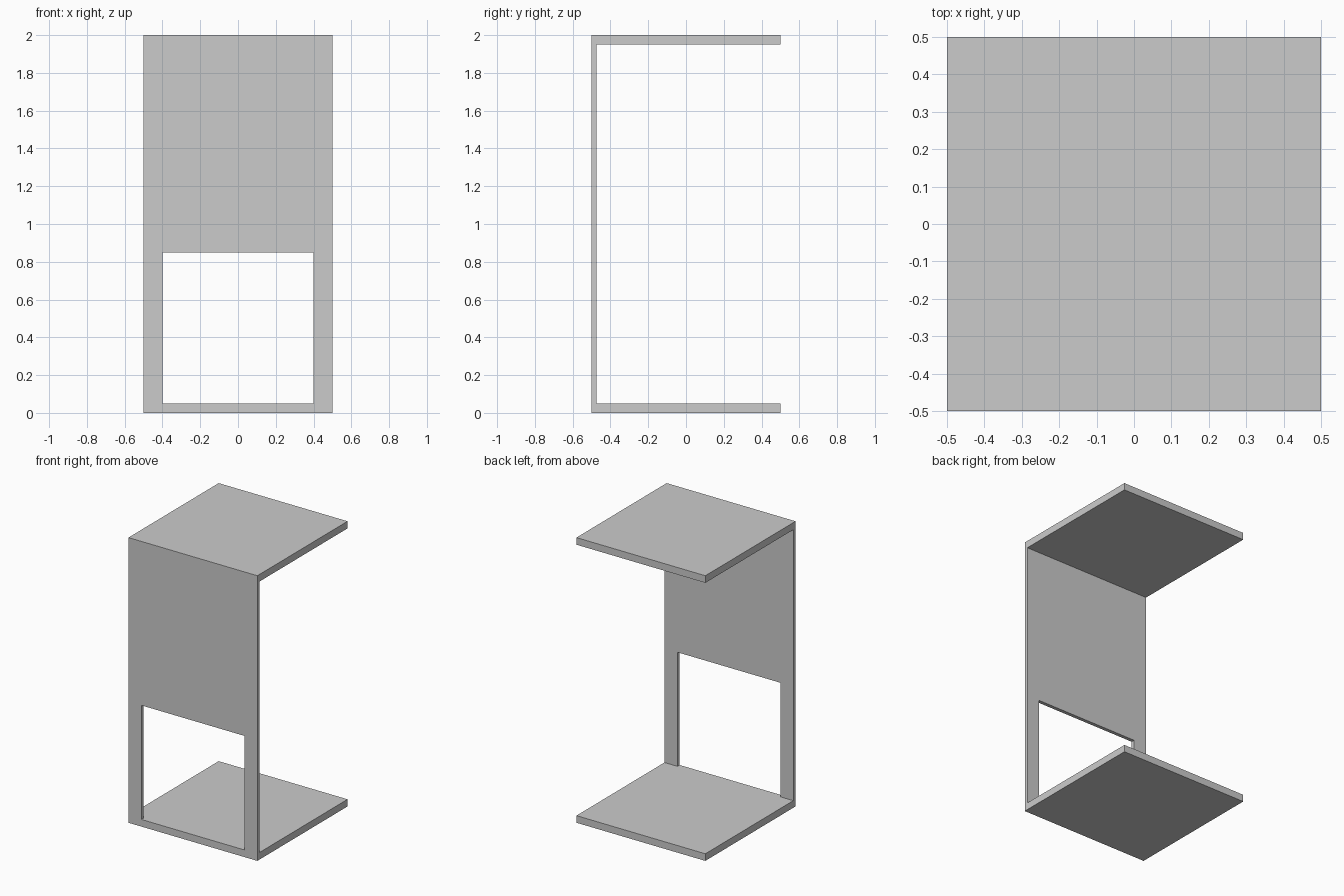
import bpy
import bmesh

if "Cube" in bpy.data.objects:
    bpy.data.objects.remove(bpy.data.objects["Cube"])

SLAB = 0.05     # shelf thickness
PANEL = 0.025   # front panel thickness


def extrude_profile(name, points, offset):
    """Extrude a closed planar outline by an offset vector."""
    bm = bmesh.new()
    face = bm.faces.new([bm.verts.new(p) for p in points])
    grown = bmesh.ops.extrude_face_region(bm, geom=[face], use_keep_orig=True)
    verts = [g for g in grown["geom"] if isinstance(g, bmesh.types.BMVert)]
    bmesh.ops.translate(bm, verts=verts, vec=offset)
    bmesh.ops.recalc_face_normals(bm, faces=bm.faces)
    mesh = bpy.data.meshes.new(name)
    bm.to_mesh(mesh)
    bm.free()
    obj = bpy.data.objects.new(name, mesh)
    bpy.context.collection.objects.link(obj)
    return obj


# Square base and top slabs
square = [(-0.5, -0.5), (0.5, -0.5), (0.5, 0.5), (-0.5, 0.5)]
for name, z in (("base_slab", 0.0), ("top_slab", 2.0 - SLAB)):
    extrude_profile(name, [(x, y, z) for x, y in square], (0, 0, SLAB))

# Thin front panel: an arch outline leaving the square opening above the base
half = [(0.5, 2.0 - SLAB), (0.5, SLAB), (0.4, SLAB), (0.4, 0.85)]
outline = half + [(-x, z) for x, z in reversed(half)]
extrude_profile("front_panel", [(x, -0.5, z) for x, z in outline], (0, PANEL, 0))
